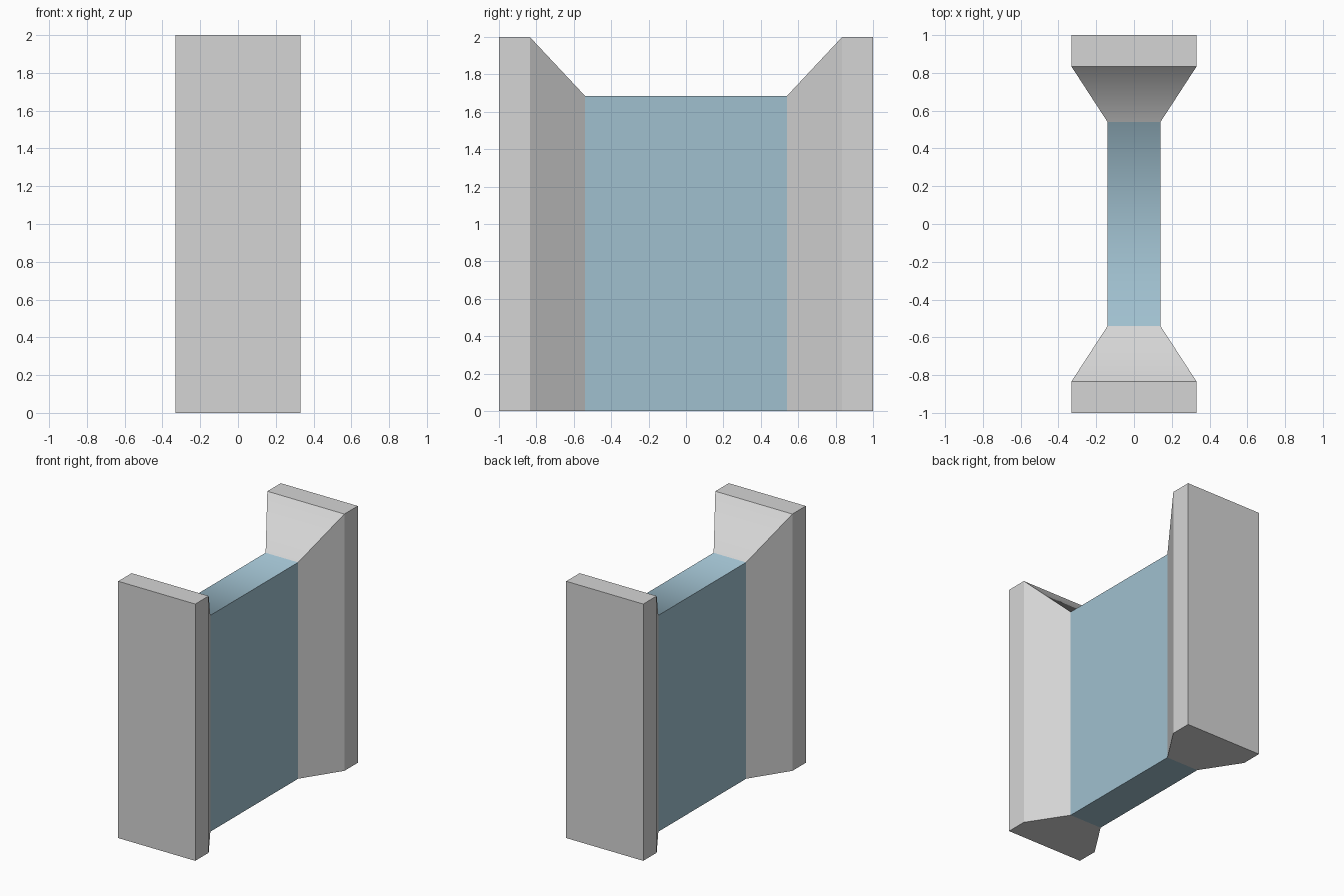
import bpy
import bmesh

if "Cube" in bpy.data.objects:
    bpy.data.objects.remove(bpy.data.objects["Cube"])


def material(name, rgb):
    m = bpy.data.materials.new(name)
    m.diffuse_color = (*rgb, 1.0)
    m.use_nodes = True
    m.node_tree.nodes["Principled BSDF"].inputs["Base Color"].default_value = m.diffuse_color
    return m


grey = material("light grey", (0.665, 0.665, 0.665))
blue = material("pale blue", (0.351, 0.527, 0.624))

# Cross-sections along y: (y, half width, height), mirrored front to back
half = [(-1.0, 0.332, 2.0), (-0.835, 0.332, 2.0), (-0.54, 0.14, 1.685)]
sections = half + [(-y, w, h) for y, w, h in reversed(half)]

bm = bmesh.new()
rings = [[bm.verts.new(p) for p in ((-w, y, 0), (w, y, 0), (w, y, h), (-w, y, h))]
         for y, w, h in sections]

# Flared end posts joined by the thin wall
for i in range(len(rings) - 1):
    a, b = rings[i], rings[i + 1]
    for k in range(4):
        n = (k + 1) % 4
        f = bm.faces.new((a[k], a[n], b[n], b[k]))
        f.material_index = 1 if i == 2 else 0
        f.smooth = k == 2 and 1 <= i <= 3
bm.faces.new(rings[0])
bm.faces.new(rings[-1])
bmesh.ops.recalc_face_normals(bm, faces=bm.faces)

# Only the two creases between the wall top and the slopes are soft
for e in bm.edges:
    e.smooth = all(f.smooth for f in e.link_faces)

mesh = bpy.data.meshes.new("flared_wall")
bm.to_mesh(mesh)
bm.free()
mesh.materials.append(grey)
mesh.materials.append(blue)
wall = bpy.data.objects.new("flared_wall", mesh)
bpy.context.collection.objects.link(wall)
